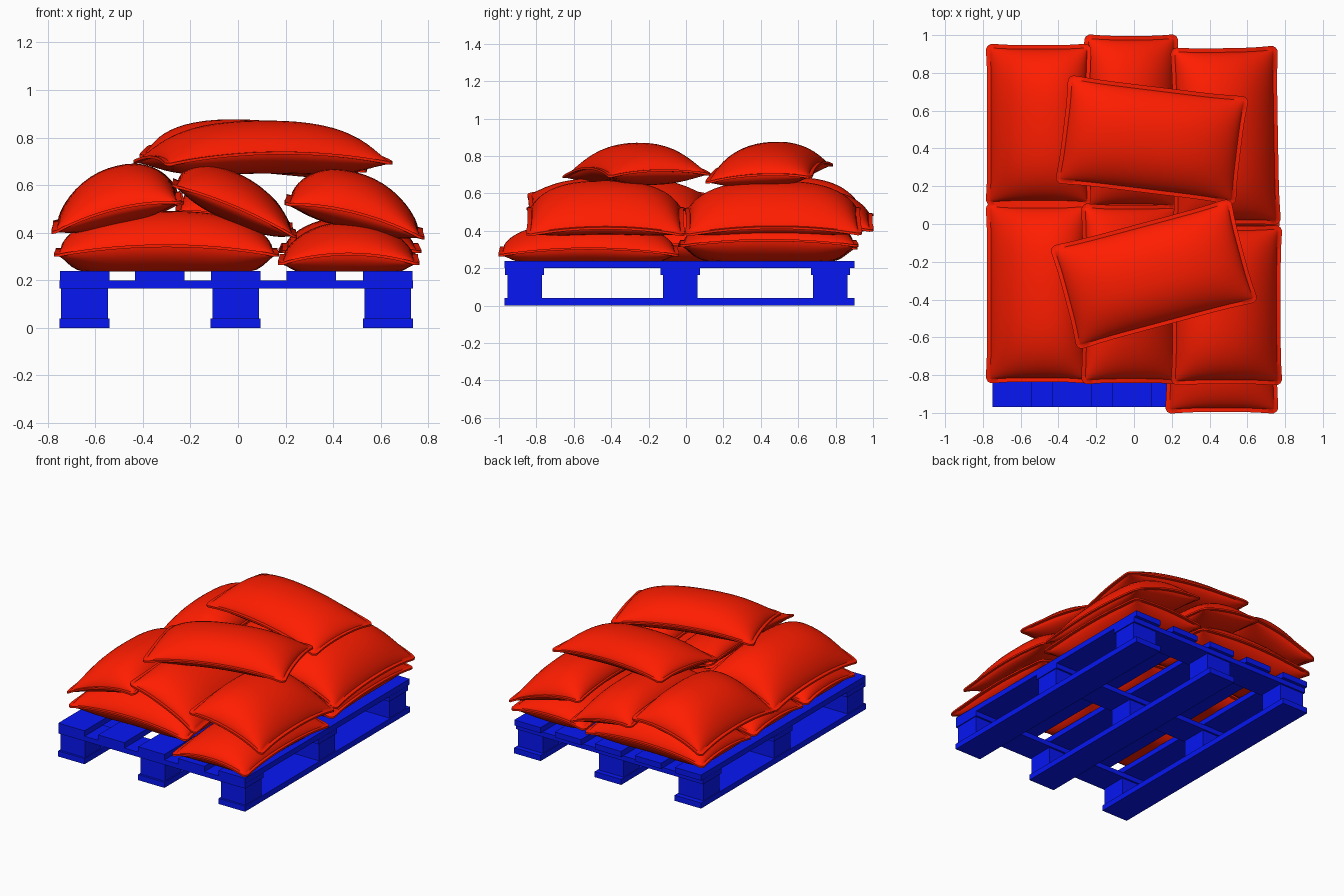
import bpy, bmesh
from math import sin, cos, pi, radians

if "Cube" in bpy.data.objects:
    bpy.data.objects.remove(bpy.data.objects["Cube"])


def material(name, color):
    m = bpy.data.materials.new(name)
    m.diffuse_color = color
    m.use_nodes = True
    m.node_tree.nodes["Principled BSDF"].inputs["Base Color"].default_value = m.diffuse_color
    return m


BLUE = material("blue_paint", (0.002, 0.008, 0.9, 1))
RED = material("red_sack", (1.0, 0.012, 0.0, 1))


def finish(bm, name, mat, smooth=False):
    bmesh.ops.recalc_face_normals(bm, faces=bm.faces)
    me = bpy.data.meshes.new(name)
    bm.to_mesh(me)
    bm.free()
    me.materials.append(mat)
    ob = bpy.data.objects.new(name, me)
    bpy.context.collection.objects.link(ob)
    if smooth:
        bpy.ops.object.select_all(action='DESELECT')
        ob.select_set(True)
        bpy.context.view_layer.objects.active = ob
        bpy.ops.object.shade_smooth_by_angle(angle=radians(60))
    return ob


def box(name, x0, x1, y0, y1, z0, z1):
    bm = bmesh.new()
    bmesh.ops.create_cube(bm, size=1)
    for v in bm.verts:
        v.co = (x0 + (v.co.x + .5) * (x1 - x0), y0 + (v.co.y + .5) * (y1 - y0),
                z0 + (v.co.z + .5) * (z1 - z0))
    return finish(bm, name, BLUE)


# Pallet: runners, blocks, cross boards and deck boards
COLS = (-0.645, -0.01, 0.63)
ROWS = (-0.863, -0.03, 0.772)
for i, x in enumerate(COLS):
    box(f"bottom_runner_{i}", x - .105, x + .105, -.97, .90, 0, .04)
    for j, y in enumerate(ROWS):
        box(f"block_{i}_{j}", x - .098, x + .098, y - .092, y + .092, .04, .165)
for j, y in enumerate(ROWS):
    box(f"cross_board_{j}", -.75, .735, y - .105, y + .105, .165, .20)
for i, x in enumerate((-.645, -.328, -.01, .308, .63)):
    box(f"deck_board_{i}", x - .104, x + .104, -.97, .90, .20, .24)


def sack(name, cx, cy, z, L, W, rot, sx, sy, up, dn, dl, dw, floor=0.0):
    """Pillow with a thin seam flange; sx/sy tilt it, dl/dw droop its ends/sides."""
    nu, nv, rim, t = 28, 20, 0.022, 0.006
    us = [-2] + [sin(pi * (i / nu - .5)) for i in range(nu + 1)] + [2]
    vs = [-2] + [sin(pi * (i / nv - .5)) for i in range(nv + 1)] + [2]
    a = radians(rot)
    bm = bmesh.new()

    def clamp(s):
        return max(-1, min(1, s))

    def layer(side):
        grid = []
        for u in us:
            row = []
            for v in vs:
                cu, cv = clamp(u), clamp(v)
                x = cu * (L / 2 - rim) + (u - cu) * rim
                y = cv * (W / 2 - rim) + (v - cv) * rim
                if abs(u) > 1 and abs(v) > 1:      # rounded flange corner
                    x -= (u - cu) * .008
                    y -= (v - cv) * .008
                corner = .008 * abs(cu) ** 16 * abs(cv) ** 10
                x -= corner * (1 if cu > 0 else -1)
                y -= corner * (1 if cv > 0 else -1)
                x *= 1 - .03 * (1 - cv ** 4)       # pinched sides
                y *= 1 - .045 * (1 - cu ** 6)
                h = max(0, 1 - abs(cu) ** 3.5) ** .6 * max(0, 1 - abs(cv) ** 2.4) ** .66
                zz = z - dl * cu ** 2 - dw * cv ** 2
                zz += (up * h + t) if side > 0 else -(dn * h + t)
                wx, wy = x * cos(a) - y * sin(a), x * sin(a) + y * cos(a)
                zz = max(zz + sx * wx + sy * wy, floor + side * t)
                row.append(bm.verts.new((cx + wx, cy + wy, zz)))
            grid.append(row)
        for i in range(len(us) - 1):
            for j in range(len(vs) - 1):
                bm.faces.new((grid[i][j], grid[i + 1][j], grid[i + 1][j + 1], grid[i][j + 1]))
        return ([r[0] for r in grid] + grid[-1][1:] +
                [r[-1] for r in grid[-2::-1]] + grid[0][-2:0:-1])

    top, bottom = layer(1), layer(-1)
    for k in range(len(top)):
        n = (k + 1) % len(top)
        bm.faces.new((top[k], top[n], bottom[n], bottom[k]))
    return finish(bm, name, RED, True)


# Bottom layer: three sacks across, two lengthwise
F = 0.243
for i, y in enumerate((-.55, .04, .63)):
    sack(f"bottom_sack_across_{i}", -.30, y, .37, .96, .59, 0, 0, 0, .115, .15, .04, .025, F)
sack("bottom_sack_front_right", .465, -.52, .345, .98, .61, 90, 0, 0, .095, .13, .035, .04, F)
sack("bottom_sack_back_right", .47, .44, .375, .97, .60, 91, 0, 0, .085, .15, .03, .025, F)

# Middle layer: six lengthwise sacks, tilted against each other
sack("middle_sack_front_left", -.51, -.365, .54, .97, .56, 90, .24, 0, .135, .10, .04, .035)
sack("middle_sack_back_left", -.505, .525, .54, .87, .57, 90, .22, 0, .135, .10, .04, .035)
sack("middle_sack_front_centre", -.015, -.37, .535, .97, .54, 90, -.42, 0, .115, .09, .025, .02)
sack("middle_sack_back_centre", -.015, .54, .505, .94, .51, 90, -.18, 0, .12, .09, .035, .025)
sack("middle_sack_front_right", .49, -.43, .52, .86, .60, 90, -.25, 0, .13, .10, .035, .035)
sack("middle_sack_back_right", .485, .465, .52, .96, .58, 91, -.25, 0, .13, .10, .035, .035)

# Top layer: two crosswise sacks
sack("top_sack_back", .095, .445, .77, .975, .59, -7, -.06, .06, .095, .11, .04, .025)
sack("top_sack_front", .105, -.265, .765, 1.005, .58, 15, 0, .02, .10, .11, .045, .025)
